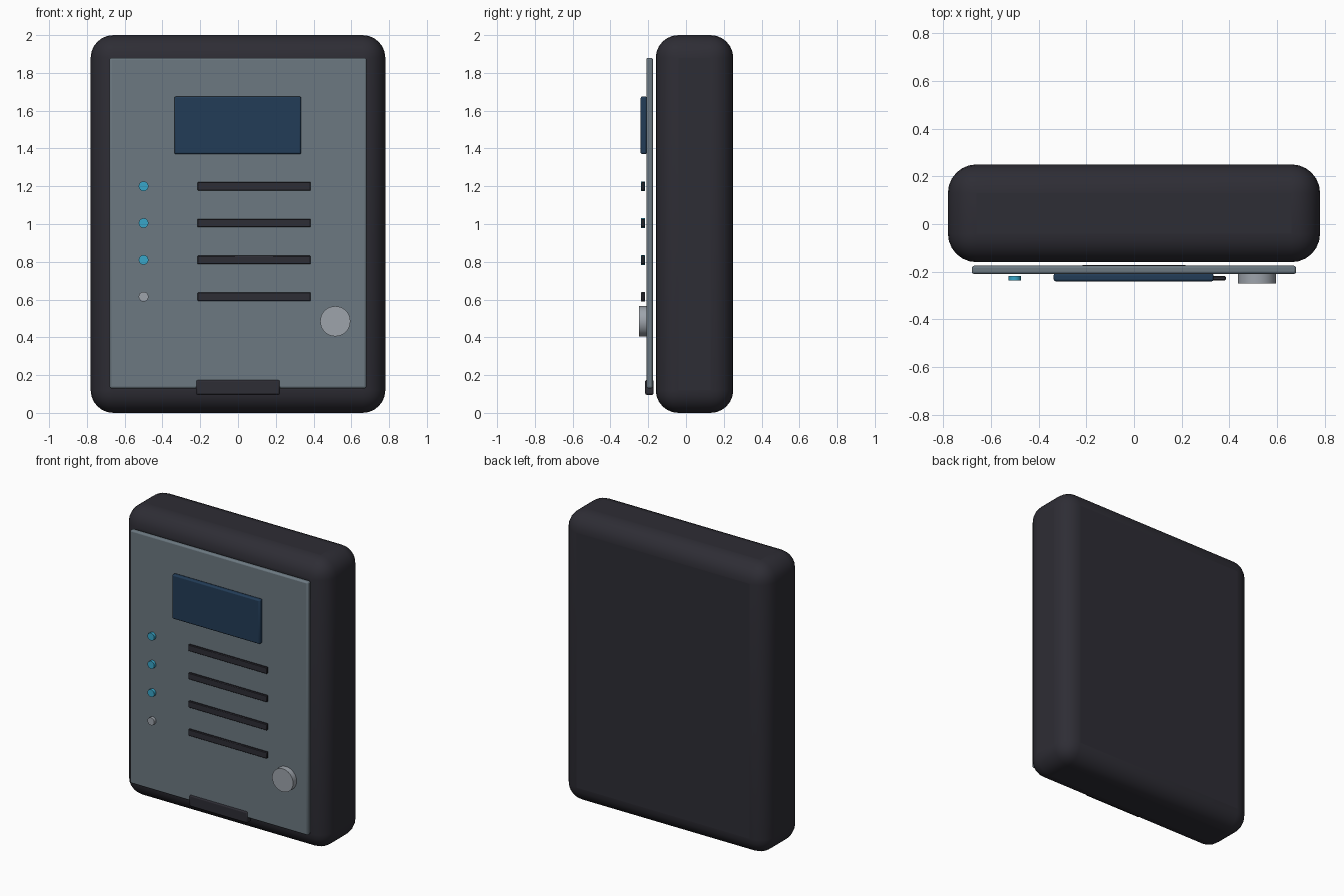
import bpy
import math

cube = bpy.data.objects.get("Cube")
if cube:
    bpy.data.objects.remove(cube, do_unlink=True)


def material(name, rgb):
    mat = bpy.data.materials.new(name)
    mat.use_nodes = True
    colour = (*rgb, 1)
    mat.diffuse_color = colour
    mat.node_tree.nodes["Principled BSDF"].inputs["Base Color"].default_value = colour
    return mat


charcoal = material("charcoal", (0.027, 0.026, 0.035))
slate = material("slate_grey", (0.15, 0.19, 0.22))
navy = material("navy_glass", (0.016, 0.045, 0.095))
cyan = material("cyan_light", (0.04, 0.38, 0.58))
silver = material("silver", (0.34, 0.37, 0.41))


def finish(obj, name, mat, bevel, segments):
    obj.name = name
    obj.data.materials.append(mat)
    if bevel:
        mod = obj.modifiers.new("rounded edges", "BEVEL")
        mod.width = bevel
        mod.segments = segments
        mod.limit_method = "ANGLE"
    bpy.ops.object.shade_smooth_by_angle(angle=math.radians(35))
    return obj


def box(name, x, y, z, mat, bevel=0, segments=2):
    """Box from (min, max) ranges on each axis."""
    ranges = (x, y, z)
    bpy.ops.mesh.primitive_cube_add(size=1, location=[(a + b) / 2 for a, b in ranges])
    obj = bpy.context.object
    obj.scale = [b - a for a, b in ranges]
    bpy.ops.object.transform_apply(location=False, rotation=False, scale=True)
    return finish(obj, name, mat, bevel, segments)


def button(name, x, z, y, radius, mat, sides):
    """Cylinder facing the front, with y as its (min, max) range."""
    bpy.ops.mesh.primitive_cylinder_add(
        vertices=sides, radius=radius, depth=y[1] - y[0],
        location=(x, sum(y) / 2, z), rotation=(math.pi / 2, 0, 0))
    return finish(bpy.context.object, name, mat, 0, 1)


# Casing and front door
box("casing", (-0.78, 0.78), (-0.16, 0.25), (0, 2), charcoal, 0.12, 6)
box("door_panel", (-0.68, 0.68), (-0.21, -0.175), (0.13, 1.88), slate, 0.01)
box("door_latch", (-0.222, 0.222), (-0.217, -0.171), (0.095, 0.175), charcoal, 0.01)
box("display", (-0.337, 0.334), (-0.24, -0.208), (1.37, 1.675), navy, 0.008)

# Rows of bars, each with an indicator light
for i in range(4):
    z = 1.2 - i * 0.195
    box(f"bar_{i + 1}", (-0.215, 0.385), (-0.236, -0.219), (z - 0.022, z + 0.022),
        charcoal, 0.003, 1)
    button(f"indicator_{i + 1}", -0.5, z, (-0.237, -0.217), 0.026,
           silver if i == 3 else cyan, 16)

# Door knob
button("knob", 0.515, 0.485, (-0.249, -0.21), 0.08, silver, 32)
